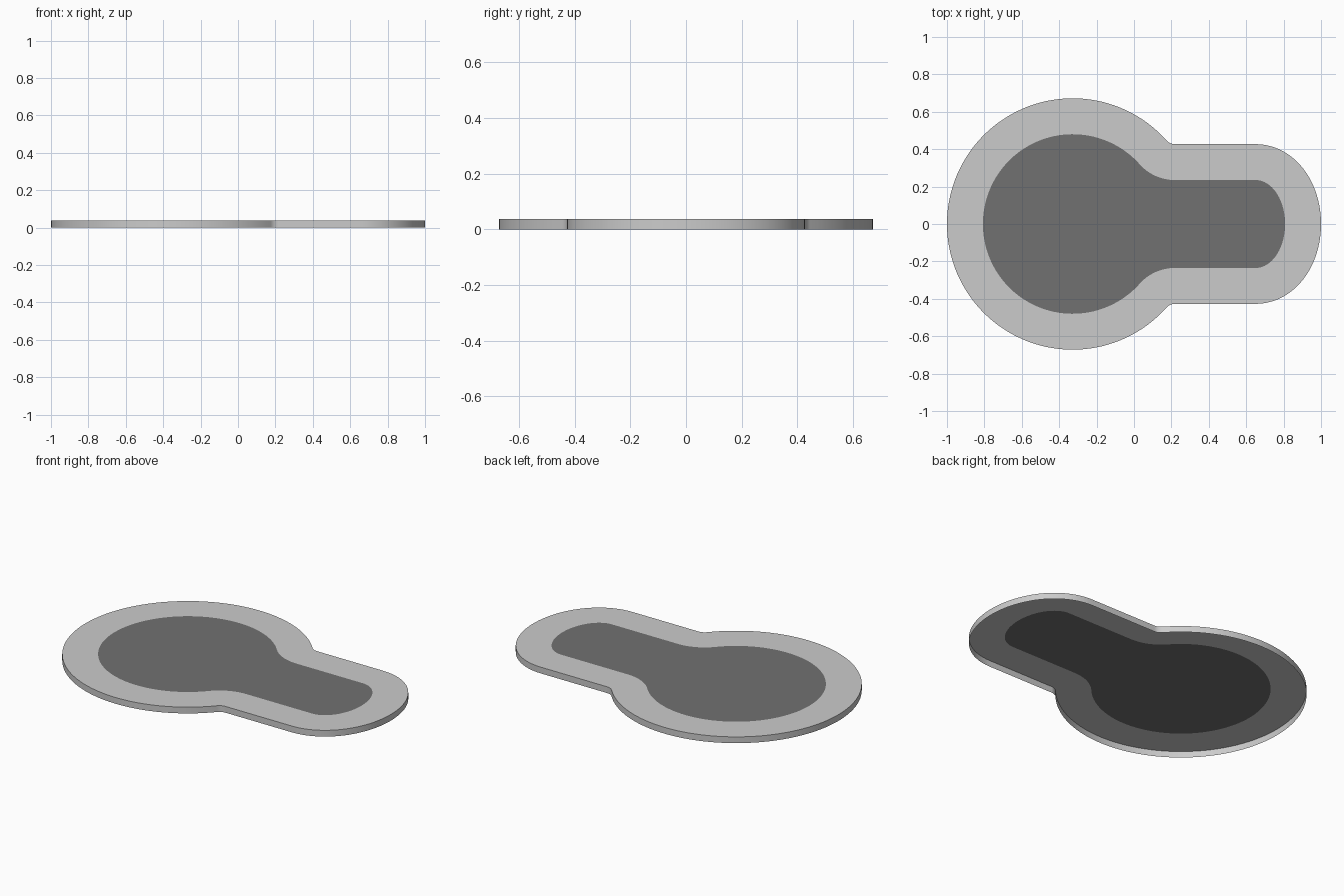
import bpy, bmesh
from math import sin, cos, pi, sqrt, atan2, hypot

if "Cube" in bpy.data.objects:
    bpy.data.objects.remove(bpy.data.objects["Cube"])

CX, R = -0.328, 0.48           # round end of the inner panel
HALF, X_CAP, A = 0.235, 0.65, 0.158   # neck half width, elliptical cap
BORDER, FILLET, T = 0.192, 0.25, 0.037


def outline(d):
    """Keyhole outline, offset outwards by d from the inner panel."""
    fy = HALF + FILLET
    fx = CX + sqrt((R + FILLET) ** 2 - fy ** 2)
    a = atan2(fy, fx - CX)
    half = []
    # elliptical cap, from the tip up to the straight neck
    for i in range(25):
        t = pi / 2 * i / 24
        nx, ny = cos(t) / A, sin(t) / HALF
        n = hypot(nx, ny)
        half.append((X_CAP + A * cos(t) + d * nx / n, HALF * sin(t) + d * ny / n))
    # concave fillet
    for i in range(13):
        t = -pi / 2 + (a - pi / 2) * i / 12
        half.append((fx + (FILLET - d) * cos(t), fy + (FILLET - d) * sin(t)))
    # round end
    for i in range(1, 49):
        t = a + (pi - a) * i / 48
        half.append((CX + (R + d) * cos(t), (R + d) * sin(t)))
    return half + [(x, -y) for x, y in half[-2:0:-1]]


def finish(name, bm, value=None):
    me = bpy.data.meshes.new(name)
    bm.to_mesh(me)
    bm.free()
    ob = bpy.data.objects.new(name, me)
    bpy.context.collection.objects.link(ob)
    if value is not None:
        mat = bpy.data.materials.new(name + "_grey")
        mat.diffuse_color = (value, value, value, 1)
        mat.use_nodes = True
        mat.node_tree.nodes["Principled BSDF"].inputs["Base Color"].default_value = mat.diffuse_color
        me.materials.append(mat)
    bpy.ops.object.select_all(action='DESELECT')
    ob.select_set(True)
    bpy.context.view_layer.objects.active = ob
    bpy.ops.object.shade_smooth_by_angle(angle=pi / 6)


def loop(bm, pts, z):
    return [bm.verts.new((x, y, z)) for x, y in pts]


inner, outer = outline(0), outline(BORDER)
n = len(inner)

# border: top ring and outer skirt, open underneath
bm = bmesh.new()
loops = [loop(bm, inner, T), loop(bm, outer, T), loop(bm, outer, 0)]
for p, q in zip(loops, loops[1:]):
    for i in range(n):
        j = (i + 1) % n
        bm.faces.new((p[i], q[i], q[j], p[j]))
finish("border", bm)

# dark centre panel, a sheet flush with the border
bm = bmesh.new()
bm.faces.new(loop(bm, inner, T))
finish("centre_panel", bm, 0.165)
